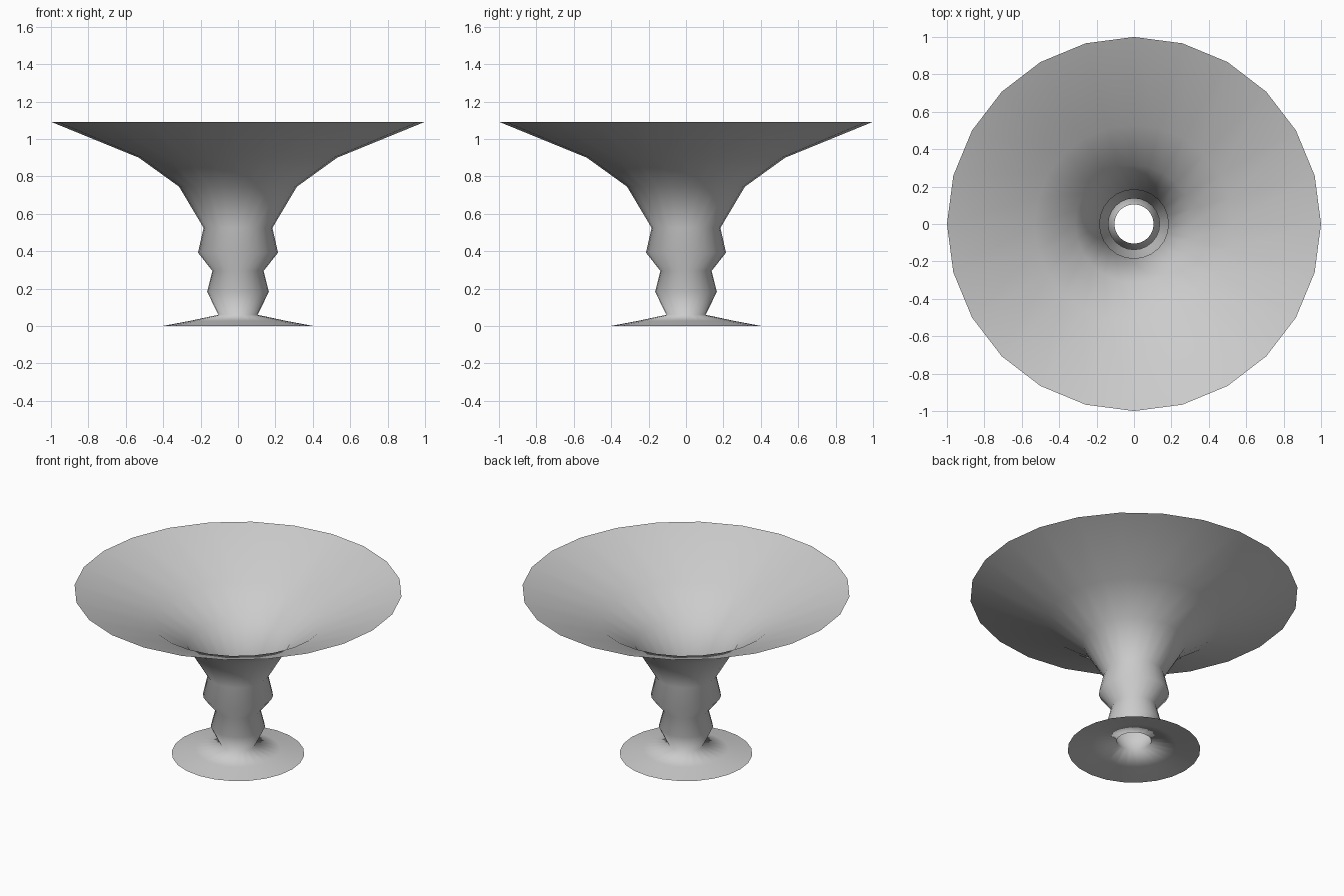
import bpy, bmesh
from math import cos, sin, tau

if "Cube" in bpy.data.objects:
    bpy.data.objects.remove(bpy.data.objects["Cube"])

SIDES = 24
# Outline from foot edge up to bowl rim: (radius, height)
PROFILE = [(0.405, 0.0), (0.26, 0.027), (0.105, 0.06), (0.165, 0.183),
           (0.137, 0.295), (0.214, 0.392), (0.184, 0.525),
           (0.315, 0.745), (0.53, 0.90), (1.0, 1.092)]


def lathe(name, profile, sides):
    """Open, single-walled surface of revolution around z."""
    bm = bmesh.new()
    rings = [[bm.verts.new((r * cos(tau * i / sides), r * sin(tau * i / sides), z))
              for i in range(sides)] for r, z in profile]
    for low, high in zip(rings, rings[1:]):
        for i in range(sides):
            j = (i + 1) % sides
            bm.faces.new((low[i], low[j], high[j], high[i])).smooth = True
    mesh = bpy.data.meshes.new(name)
    bm.to_mesh(mesh)
    bm.free()
    obj = bpy.data.objects.new(name, mesh)
    bpy.context.collection.objects.link(obj)
    return obj


# Foot, knobbed stem and flared bowl in one continuous shell
lathe("goblet_shell", PROFILE, SIDES)
